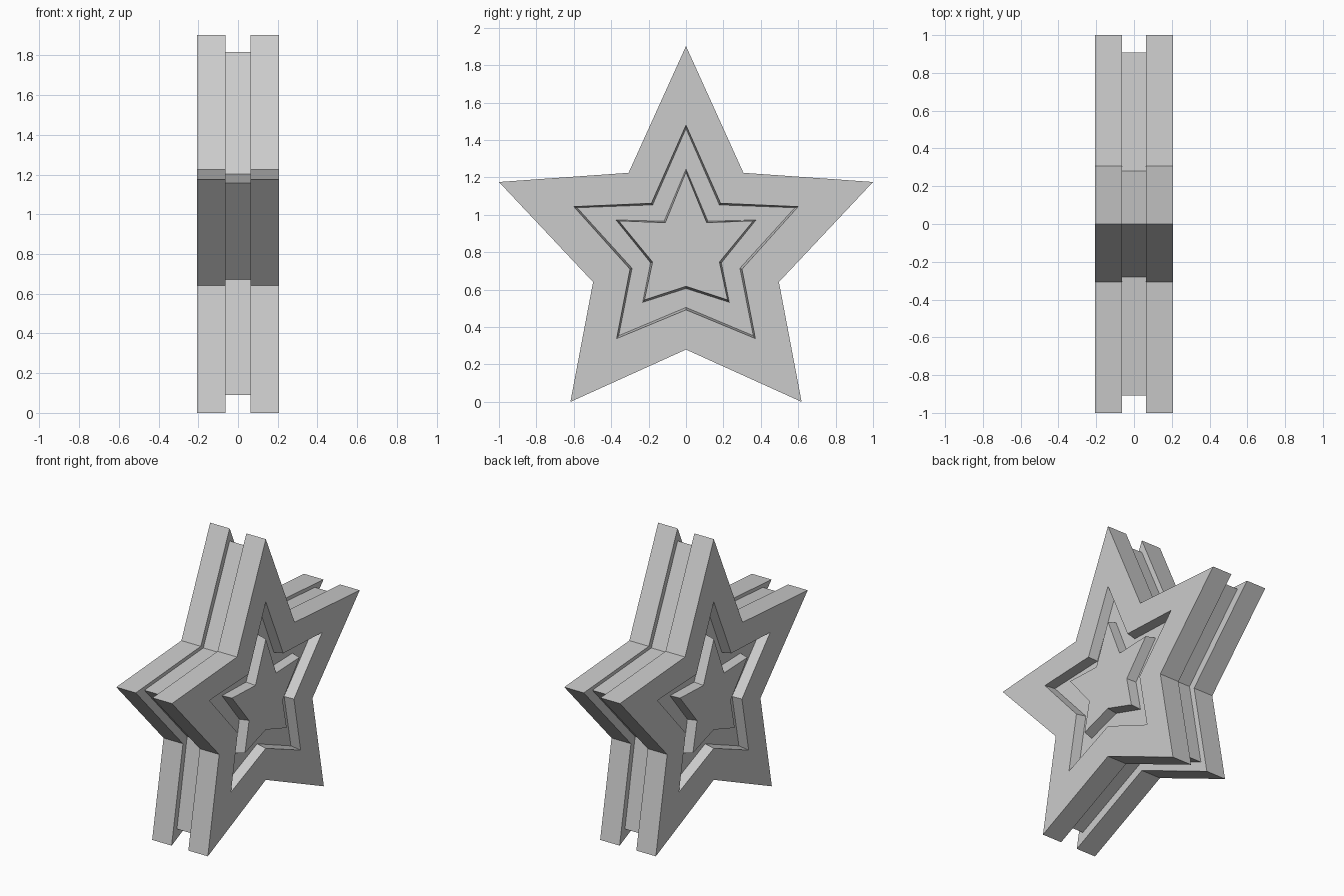
import bpy, bmesh
from math import sin, cos, pi

if "Cube" in bpy.data.objects:
    bpy.data.objects.remove(bpy.data.objects["Cube"])


def star(x, tip_r, tip_z, notch_r, notch_z):
    """Ten-point star outline in the YZ plane at depth x."""
    pts = []
    for i in range(10):
        r, z = (tip_r, tip_z) if i % 2 == 0 else (notch_r, notch_z)
        a = i * pi / 5
        pts.append((x, r * sin(a), z + r * cos(a)))
    return pts


def loft(name, loops):
    """Skin consecutive outlines and cap both ends."""
    bm = bmesh.new()
    rings = [[bm.verts.new(p) for p in loop] for loop in loops]
    for a, b in zip(rings, rings[1:]):
        for i in range(10):
            j = (i + 1) % 10
            bm.faces.new((a[i], a[j], b[j], b[i]))
    bm.faces.new(rings[0])
    bm.faces.new(rings[-1])
    bmesh.ops.recalc_face_normals(bm, faces=bm.faces)
    mesh = bpy.data.meshes.new(name)
    bm.to_mesh(mesh)
    bm.free()
    obj = bpy.data.objects.new(name, mesh)
    bpy.context.collection.objects.link(obj)
    return obj


FACE, GAP, FLOOR = 0.2075, 0.0625, 0.1425
OUTER = (1.0515, 0.8507, 0.5224, 0.802)

# Smaller star core between the plates
CORE = (0.955, 0.863, 0.476, 0.8185)
loft("star_core", [star(-GAP, *CORE), star(GAP, *CORE)])

# Two mirrored plates, each with a sloped star recess and a raised star in it
for side, name in ((1, "right_star_plate"), (-1, "left_star_plate")):
    loft(name, [
        star(side * GAP, *OUTER),
        star(side * FACE, *OUTER),
        star(side * FACE, 0.631, 0.849, 0.315, 0.807),
        star(side * FLOOR, 0.612, 0.849, 0.303, 0.808),
        star(side * FLOOR, 0.394, 0.851, 0.199, 0.805),
        star(side * FACE, 0.378, 0.851, 0.188, 0.806),
    ])
